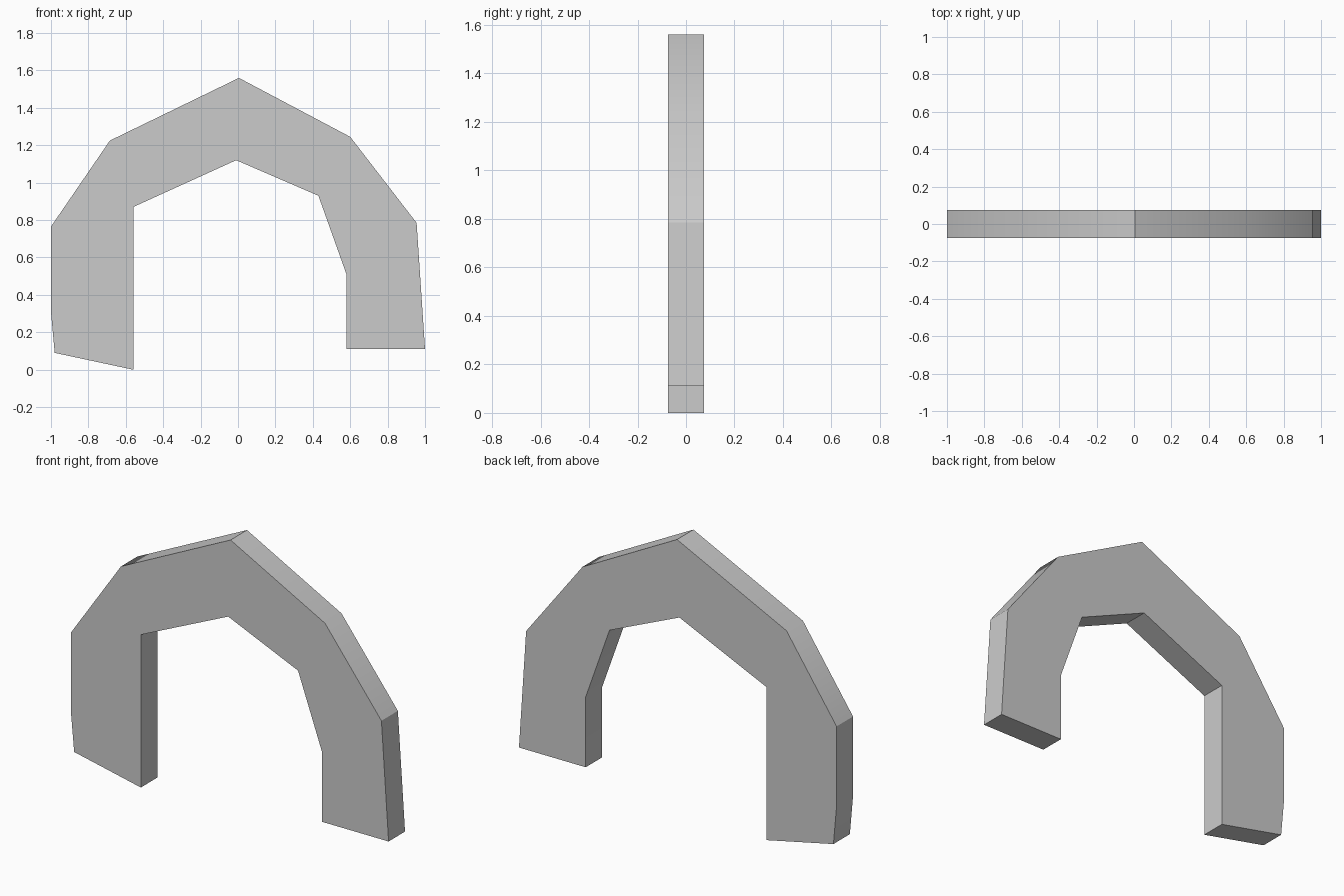
import bpy
import bmesh
import math

if "Cube" in bpy.data.objects:
    bpy.data.objects.remove(bpy.data.objects["Cube"])

HALF_DEPTH = 0.074

# Arch outline in the XZ plane: outer edge left to right, then inner edge back
outer = [(-0.98, 0.09), (-1.0, 0.31), (-1.0, 0.765), (-0.685, 1.225),
         (0.005, 1.56), (0.60, 1.245), (0.955, 0.785), (1.0, 0.11)]
inner = [(0.58, 0.11), (0.58, 0.51), (0.43, 0.93),
         (-0.01, 1.12), (-0.56, 0.87), (-0.56, 0.0)]

# Extrude the outline through its depth
bm = bmesh.new()
front = bm.faces.new([bm.verts.new((x, -HALF_DEPTH, z)) for x, z in outer + inner])
result = bmesh.ops.extrude_face_region(bm, geom=[front], use_keep_orig=True)
back_verts = [v for v in result["geom"] if isinstance(v, bmesh.types.BMVert)]
bmesh.ops.translate(bm, verts=back_verts, vec=(0, 2 * HALF_DEPTH, 0))
bmesh.ops.recalc_face_normals(bm, faces=bm.faces)

mesh = bpy.data.meshes.new("arch")
bm.to_mesh(mesh)
bm.free()
arch = bpy.data.objects.new("arch", mesh)
bpy.context.collection.objects.link(arch)

# Soft shading over shallow bends, sharp elsewhere
bpy.context.view_layer.objects.active = arch
arch.select_set(True)
bpy.ops.object.shade_smooth_by_angle(angle=math.radians(30))
